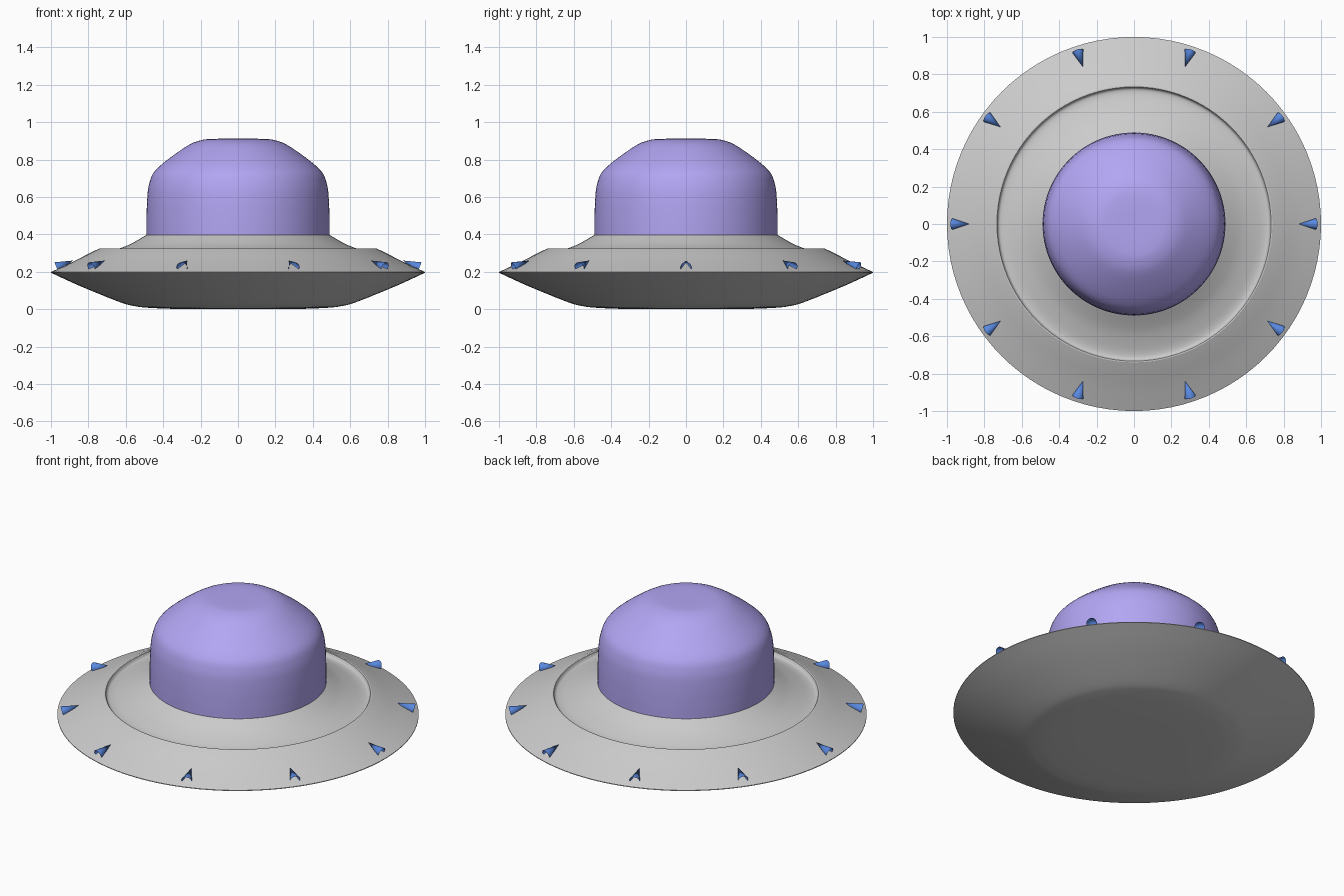
import bpy, bmesh, math
from mathutils import Vector

if "Cube" in bpy.data.objects:
    bpy.data.objects.remove(bpy.data.objects["Cube"])


def material(name, color):
    m = bpy.data.materials.new(name)
    m.diffuse_color = color
    m.use_nodes = True
    m.node_tree.nodes["Principled BSDF"].inputs["Base Color"].default_value = m.diffuse_color
    return m


def finish(bm, name, mat=None, angle=25):
    bmesh.ops.recalc_face_normals(bm, faces=bm.faces)
    mesh = bpy.data.meshes.new(name)
    bm.to_mesh(mesh)
    bm.free()
    ob = bpy.data.objects.new(name, mesh)
    bpy.context.collection.objects.link(ob)
    if mat:
        mesh.materials.append(mat)
    bpy.ops.object.select_all(action='DESELECT')
    ob.select_set(True)
    bpy.context.view_layer.objects.active = ob
    bpy.ops.object.shade_smooth_by_angle(angle=math.radians(angle))
    return ob


def smooth(points, n=4):
    """Catmull-Rom curve through (radius, height) points."""
    p = [Vector(q) for q in points]
    p = [2 * p[0] - p[1]] + p + [2 * p[-1] - p[-2]]
    out = []
    for a, b, c, d in zip(p, p[1:], p[2:], p[3:]):
        for i in range(n):
            t = i / n
            out.append(0.5 * (2 * b + (c - a) * t + (2 * a - 5 * b + 4 * c - d) * t * t
                              + (3 * b - a - 3 * c + d) * t ** 3))
    return out + [p[-2]]


def lathe(name, profile, mat=None, steps=96):
    bm = bmesh.new()
    vs = [bm.verts.new((max(r, 0), 0, z)) for r, z in profile]
    es = [bm.edges.new(e) for e in zip(vs, vs[1:])]
    bmesh.ops.spin(bm, geom=vs + es, axis=(0, 0, 1), cent=(0, 0, 0),
                   angle=math.tau, steps=steps)
    bmesh.ops.remove_doubles(bm, verts=bm.verts, dist=1e-4)
    return finish(bm, name, mat)


purple = material("dome_purple", (0.45, 0.38, 0.9, 1))
blue = material("light_blue", (0.10, 0.25, 0.75, 1))

# Saucer hull: belly, sharp rim, sloped deck, shallow channel, dome collar
belly = smooth([(0, 0), (0.30, 0.001), (0.47, 0.007), (0.55, 0.016),
                (0.63, 0.037), (0.845, 0.124), (1.0, 0.195)])
deck = smooth([(1.0, 0.199), (0.88, 0.255), (0.79, 0.301), (0.74, 0.325)], 3)
channel = smooth([(0.733, 0.325), (0.72, 0.308), (0.685, 0.309), (0.63, 0.326),
                  (0.58, 0.346), (0.535, 0.37), (0.485, 0.40)])
lathe("saucer_hull", belly + deck + channel + [Vector((0, 0.40))])

# Dome cabin
lathe("dome", smooth([(0.489, 0.395), (0.489, 0.48), (0.486, 0.58), (0.475, 0.67),
                      (0.435, 0.75), (0.285, 0.865), (0.20, 0.903),
                      (0.12, 0.911), (0, 0.911)]), purple)

# Ring of open cone lights half sunk in the deck, tips pointing inward
bm = bmesh.new()
for k in range(10):
    a = k * math.tau / 10
    out = Vector((math.cos(a), math.sin(a), 0))
    base = out * 0.97 + Vector((0, 0, 0.223))
    tip = out * 0.882 + Vector((0, 0, 0.26))
    axis = (tip - base).normalized()
    side = Vector((-out.y, out.x, 0))
    up = side.cross(axis)
    ring = [bm.verts.new(base + 0.03 * (math.cos(t) * side + math.sin(t) * up))
            for t in (i * math.tau / 24 for i in range(24))]
    point = bm.verts.new(tip)
    for i in range(24):
        bm.faces.new((ring[i], ring[(i + 1) % 24], point))
finish(bm, "rim_lights", blue, 40)
